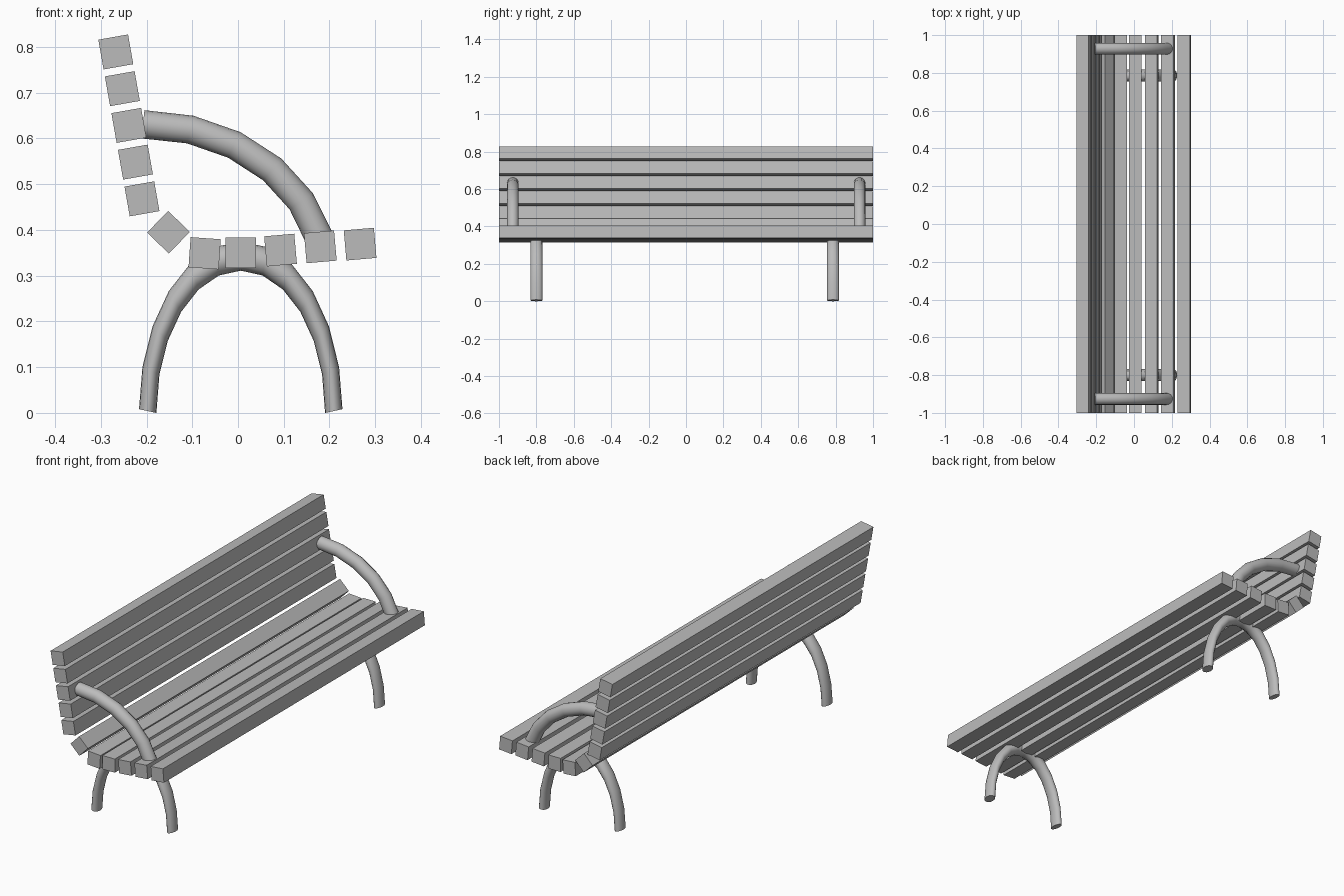
import bpy, bmesh
from math import radians, sin, cos, tau
from mathutils import Vector, Matrix

cube = bpy.data.objects.get("Cube")
if cube:
    bpy.data.objects.remove(cube, do_unlink=True)

grey = bpy.data.materials.new("plain_grey")
grey.use_nodes = True
grey.diffuse_color = (0.5, 0.5, 0.5, 1)
grey.node_tree.nodes["Principled BSDF"].inputs["Base Color"].default_value = (0.5, 0.5, 0.5, 1)

SLAT = 0.066
TUBE = 0.032


def add_object(name, bm):
    bmesh.ops.recalc_face_normals(bm, faces=bm.faces[:])
    mesh = bpy.data.meshes.new(name)
    bm.to_mesh(mesh)
    bm.free()
    mesh.materials.append(grey)
    obj = bpy.data.objects.new(name, mesh)
    bpy.context.collection.objects.link(obj)
    return obj


def slat(name, x, z, tilt):
    """Square beam running the full length, tilted about its long axis."""
    bm = bmesh.new()
    bmesh.ops.create_cube(bm, size=1)
    bmesh.ops.scale(bm, vec=(SLAT, 2, SLAT), verts=bm.verts[:])
    obj = add_object(name, bm)
    obj.location = (x, 0, z)
    obj.rotation_euler.y = -radians(tilt)


def tube(name, path, y, radius, stretch=1.0, offset=(0, 0), sides=16):
    """Round tube swept along an x-z path, then stretched in x."""
    bm = bmesh.new()
    pts = [Vector((x, 0, z)) for x, z in path]
    rings = []
    for i, p in enumerate(pts):
        ahead = (pts[min(i + 1, len(pts) - 1)] - p).normalized()
        behind = (p - pts[max(i - 1, 0)]).normalized()
        tangent = (ahead + behind).normalized()
        across = Vector((tangent.z, 0, -tangent.x))
        rings.append([bm.verts.new(p + radius * (cos(tau * k / sides) * across
                      + Vector((0, sin(tau * k / sides), 0)))) for k in range(sides)])
    for a, b in zip(rings, rings[1:]):
        for k in range(sides):
            n = (k + 1) % sides
            bm.faces.new((a[k], a[n], b[n], b[k])).smooth = True
    bm.faces.new(rings[0])
    bm.faces.new(rings[-1])
    bm.transform(Matrix.Translation((offset[0], y, offset[1])) @ Matrix.Diagonal((stretch, 1, 1, 1)))
    add_object(name, bm)


def arc(rx, rz, start, end):
    return [(rx * cos(radians(a)), rz * sin(radians(a))) for a in range(start, end + 1, 15)]


# Backrest slats, from bottom to top
for i in range(5):
    slat(f"back_slat_{i + 1}", -0.210 - 0.0143 * i, 0.468 + 0.0803 * i, 10)

# Corner slat between seat and backrest
slat("corner_slat", -0.152, 0.395, 46)

# Seat slats, from back to front
seat = [(-0.073, 0.349, -4), (0.006, 0.350, 0), (0.093, 0.356, 5),
        (0.180, 0.363, 5), (0.267, 0.369, 5)]
for i, (x, z, tilt) in enumerate(seat):
    slat(f"seat_slat_{i + 1}", x, z, tilt)

# Arched legs and curved armrests at both ends
for side, leg_y, arm_y in (("right", -0.80, -0.926), ("left", 0.786, 0.928)):
    tube(f"{side}_leg_arch", arc(0.339, 0.339, 0, 180), leg_y, TUBE, 0.6, (0.006, 0.004))
    tube(f"{side}_armrest", arc(0.4, 0.337, 15, 90), arm_y, 0.031, 1, (-0.208, 0.294))
